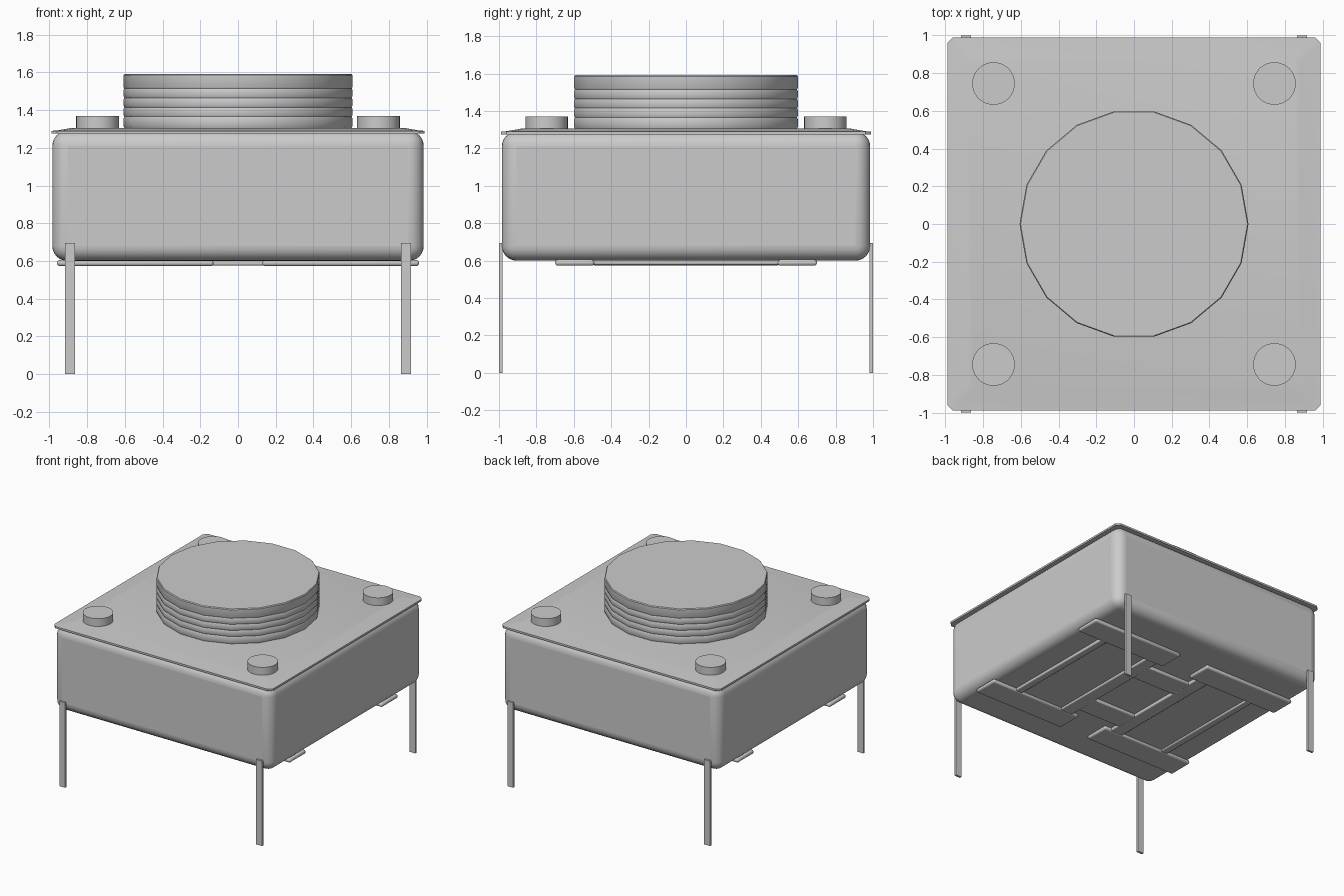
import bpy, bmesh, math

if "Cube" in bpy.data.objects:
    bpy.data.objects.remove(bpy.data.objects["Cube"])


def finish(name, bm, smooth=True, bevel=0, segments=3):
    bmesh.ops.recalc_face_normals(bm, faces=bm.faces)
    me = bpy.data.meshes.new(name)
    bm.to_mesh(me)
    bm.free()
    ob = bpy.data.objects.new(name, me)
    bpy.context.collection.objects.link(ob)
    if bevel:
        mod = ob.modifiers.new("round", 'BEVEL')
        mod.width, mod.segments = bevel, segments
    if smooth:
        bpy.ops.object.select_all(action='DESELECT')
        bpy.context.view_layer.objects.active = ob
        ob.select_set(True)
        bpy.ops.object.shade_smooth_by_angle(angle=math.radians(35))
    return ob


def box(name, x, y, z, bevel=0, segments=3):
    bm = bmesh.new()
    bmesh.ops.create_cube(bm, size=1)
    for v in bm.verts:
        v.co = [(r[0] + r[1]) / 2 + c * (r[1] - r[0]) for r, c in zip((x, y, z), v.co)]
    return finish(name, bm, bevel > 0, bevel, segments)


def span(a, b, s):
    return (min(a * s, b * s), max(a * s, b * s))


def loft(name, rings):
    """Closed solid through a stack of equal-length point rings."""
    bm = bmesh.new()
    loops = [[bm.verts.new(p) for p in ring] for ring in rings]
    n = len(loops[0])
    for a, b in zip(loops, loops[1:]):
        for i in range(n):
            bm.faces.new((a[i], a[(i + 1) % n], b[(i + 1) % n], b[i]))
    bm.faces.new(loops[0][::-1])
    bm.faces.new(loops[-1])
    return finish(name, bm)


def circle(r, z, n, cx=0, cy=0):
    return [(cx + r * math.cos(2 * math.pi * i / n),
             cy + r * math.sin(2 * math.pi * i / n), z) for i in range(n)]


def cut_square(h, z, c=0.03):
    pts = [(h, h - c), (h - c, h), (c - h, h), (-h, h - c),
           (-h, c - h), (c - h, -h), (h - c, -h), (h, c - h)]
    return [(x, y, z) for x, y in pts]


# Rounded housing
box("housing", (-0.985, 0.985), (-0.985, 0.985), (0.6, 1.29), 0.08, 6)

# Thin cover plate, slightly domed at its rim
loft("cover_plate", [cut_square(0.99, 1.275), cut_square(0.99, 1.29),
                     cut_square(0.96, 1.292), cut_square(0.88, 1.306)])

# Eighteen-sided button with faint ridges
rings = [circle(0.60, 1.30, 18), circle(0.607, 1.315, 18)]
for i in range(1, 5):
    z = 1.315 + i * 0.05
    rings += [circle(0.607, z - 0.008, 18), circle(0.603, z, 18), circle(0.607, z + 0.008, 18)]
rings += [circle(0.607, 1.585, 18), circle(0.602, 1.592, 18)]
loft("button", rings)

for sx in (-1, 1):
    for sy in (-1, 1):
        # Corner rivets and wire legs
        loft("rivet", [circle(0.113, z, 40, sx * 0.745, sy * 0.745) for z in (1.29, 1.37)])
        box("leg", span(0.865, 0.917, sx), span(0.982, 1.0, sy), (0, 0.695))
        # Rounded standoff bars under the base
        box("base_bar", span(0.13, 0.96, sx), span(0.49, 0.70, sy), (0.573, 0.605), 0.014)
    # Strips framing the recessed panels
    box("base_inner_strip", span(0.19, 0.30, sx), (-0.5, 0.5), (0.575, 0.605), 0.008, 2)
    box("base_outer_strip", span(0.68, 0.74, sx), (-0.5, 0.5), (0.578, 0.605), 0.008, 2)
    box("base_panel", span(0.29, 0.69, sx), (-0.5, 0.5), (0.592, 0.605))
    # Cross strips around the central square recess
    box("base_cross_strip", (-0.2, 0.2), span(0.22, 0.41, sx), (0.575, 0.605), 0.008, 2)
